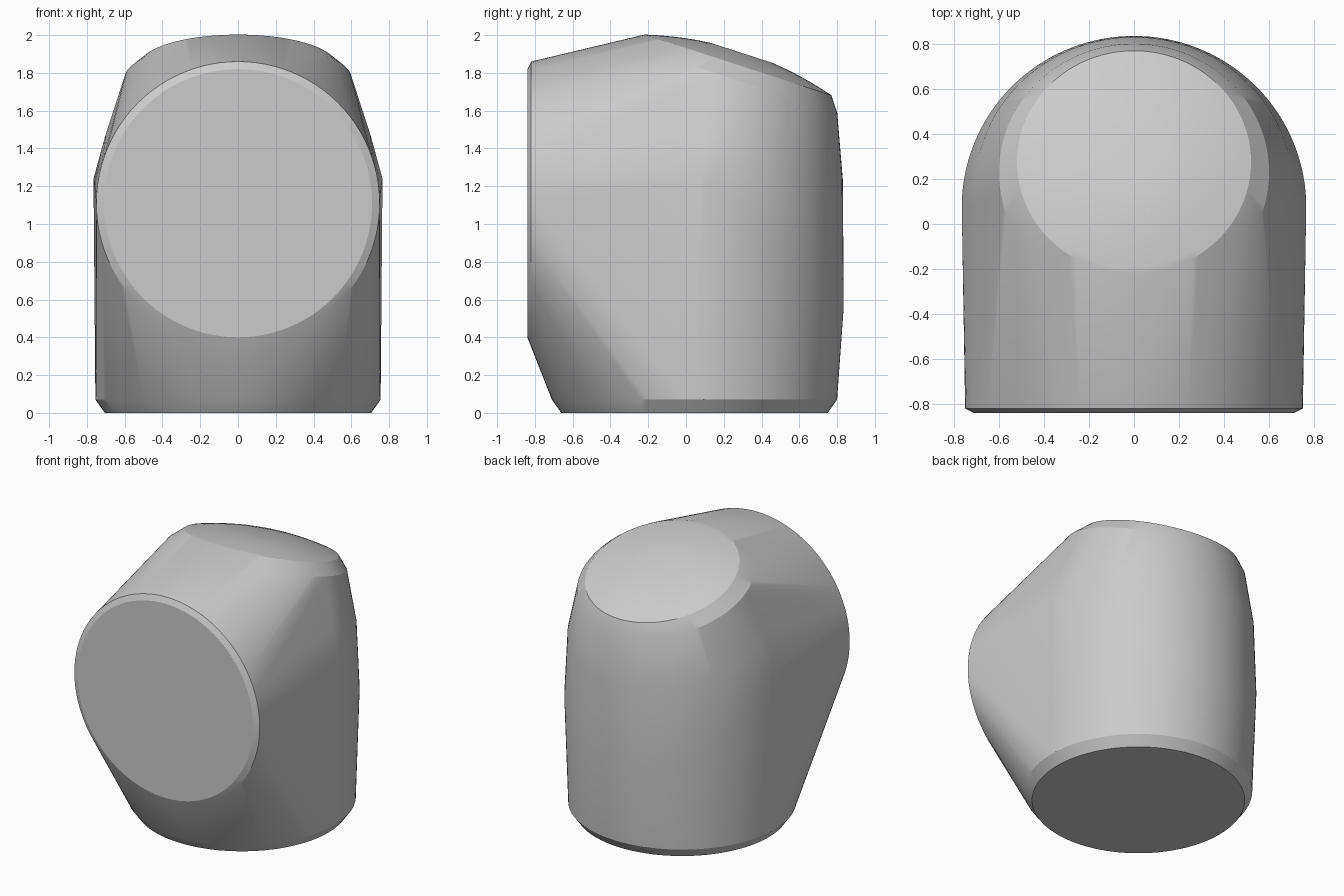
import bpy, bmesh, math
from mathutils import Vector, Matrix

cube = bpy.data.objects.get("Cube")
if cube:
    bpy.data.objects.remove(cube, do_unlink=True)

SIDES = 96
TILT = math.radians(-18)

grey = bpy.data.materials.new("plain_grey")
grey.use_nodes = True
grey.diffuse_color = (0.6, 0.6, 0.6, 1)
grey.node_tree.nodes["Principled BSDF"].inputs["Base Color"].default_value = (0.6, 0.6, 0.6, 1)

bm = bmesh.new()


def ring(y, z, radius, tilt=0.0, lift=0.0):
    """Circle around (0, y, z), turned about x and lifted along its axis."""
    turn = Matrix.Rotation(tilt, 3, 'X')
    for i in range(SIDES):
        a = math.tau * i / SIDES
        p = Vector((radius * math.cos(a), radius * math.sin(a), lift))
        bm.verts.new(turn @ p + Vector((0, y, z)))


# Chamfered round base
ring(0.045, 0, 0.705)
ring(0.045, 0.07, 0.755)

# Round front face with a thin bevel
ring(-0.84, 1.11, 0.71, math.pi / 2)
ring(-0.82, 1.11, 0.75, math.pi / 2)

# Slanted waist: back half of an oval that climbs towards the sides
for i in range(SIDES + 1):
    a = math.pi * i / SIDES
    s = math.sin(a)
    bm.verts.new((0.765 * math.cos(a), 0.075 + 0.76 * s, 1.24 - 0.68 * s))

# Bulging back and slanted shoulder
ring(0.10, 1.16, 0.765 * 0.98, TILT)
ring(0.16, 1.45, 0.705, TILT)
ring(0.23, 1.775, 0.60, TILT)

# Shallow domed top
for k in range(9):
    t = k / 9
    ring(0.275, 1.842, 0.52 * math.sqrt(1 - t), TILT, 0.075 * t)

# Stretch one convex skin over all of the rings
hull = bmesh.ops.convex_hull(bm, input=bm.verts[:])
inner = {g for g in hull["geom_interior"] + hull["geom_unused"]
         if isinstance(g, bmesh.types.BMVert)}
bmesh.ops.delete(bm, geom=list(inner), context='VERTS')
bmesh.ops.dissolve_limit(bm, angle_limit=math.radians(0.3),
                         verts=bm.verts[:], edges=bm.edges[:])
bmesh.ops.recalc_face_normals(bm, faces=bm.faces[:])

mesh = bpy.data.meshes.new("body")
bm.to_mesh(mesh)
bm.free()
mesh.materials.append(grey)
body = bpy.data.objects.new("body", mesh)
bpy.context.collection.objects.link(body)

# Smooth sides with crisp rims
bpy.context.view_layer.objects.active = body
body.select_set(True)
bpy.ops.object.shade_smooth_by_angle(angle=math.radians(20))
